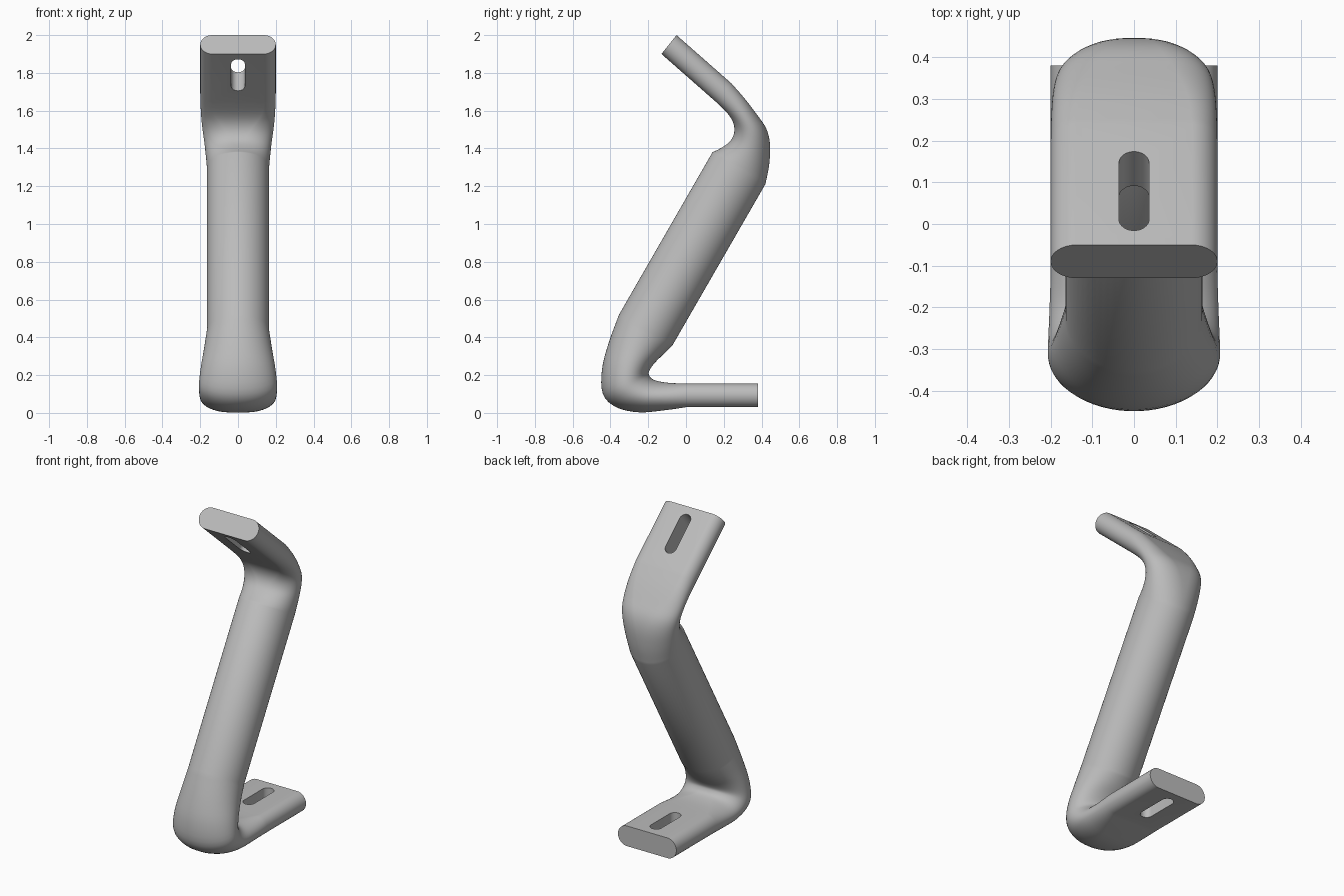
import bpy
import bmesh
from math import cos, sin, pi, radians
from mathutils import Vector

cube = bpy.data.objects.get("Cube")
if cube:
    bpy.data.objects.remove(cube, do_unlink=True)

SIDES = 56
STEPS = 4

steel = bpy.data.materials.new("grey steel")
steel.use_nodes = True
GREY = (0.5, 0.5, 0.5, 1)
steel.diffuse_color = GREY
steel.node_tree.nodes["Principled BSDF"].inputs["Base Color"].default_value = GREY

# Each station: outer y, outer z, inner y, inner z, half width, roundness
lower_bend = [
    (0.0, 0.03, 0.0, 0.155, 0.2, 0),
    (-0.12, 0.013, -0.1, 0.16, 0.2, 0.3),
    (-0.25, 0.003, -0.17, 0.175, 0.203, 0.7),
    (-0.37, 0.03, -0.195, 0.2, 0.206, 0.9),
    (-0.44, 0.1, -0.193, 0.225, 0.206, 1),
    (-0.445, 0.23, -0.165, 0.265, 0.196, 1),
    (-0.41, 0.37, -0.12, 0.31, 0.18, 1),
    (-0.355, 0.52, -0.07, 0.36, 0.164, 1),
]
upper_bend = [
    (0.14, 1.38, 0.42, 1.21, 0.164, 1),
    (0.19, 1.405, 0.44, 1.31, 0.17, 0.9),
    (0.235, 1.44, 0.445, 1.42, 0.178, 0.7),
    (0.255, 1.485, 0.425, 1.505, 0.187, 0.5),
    (0.25, 1.535, 0.375, 1.58, 0.194, 0.3),
    (0.22, 1.585, 0.31, 1.665, 0.198, 0.1),
    (0.16, 1.645, 0.24, 1.745, 0.2, 0),
]
foot_end = (0.38, 0.03, 0.38, 0.155, 0.2, 0)
top_end = (-0.13, 1.9, -0.05, 2.0, 0.2, 0)


def smooth_stations(rows):
    """Catmull-Rom interpolation through the stations of a bend."""
    result = []
    last = len(rows) - 1
    for i in range(last):
        a, b, c, d = (rows[min(max(i + k, 0), last)] for k in (-1, 0, 1, 2))
        for s in range(STEPS):
            t = s / STEPS
            result.append([
                q + 0.5 * t * (r - p + t * (2 * p - 5 * q + 4 * r - u
                                            + t * (3 * (q - r) + u - p)))
                for p, q, r, u in zip(a, b, c, d)])
    return result + [rows[last]]


def section(row):
    """Slab outline with round edges, blended towards an ellipse."""
    outer, inner = Vector((0, *row[:2])), Vector((0, *row[2:4]))
    width, blend = row[4], row[5]
    centre, half = (outer + inner) / 2, (inner - outer) / 2
    radius = min(half.length, width)
    points = []
    for k in range(SIDES):
        angle = 2 * pi * (k + 0.5) / SIDES
        side = 1 if cos(angle) > 0 else -1
        slab = side * (width - radius) + radius * cos(angle)
        x = slab * (1 - blend) + width * cos(angle) * blend
        points.append(centre + half * sin(angle) + Vector((x, 0, 0)))
    return points


def mesh_object(name, bm):
    bmesh.ops.recalc_face_normals(bm, faces=bm.faces)
    mesh = bpy.data.meshes.new(name)
    bm.to_mesh(mesh)
    bm.free()
    mesh.materials.append(steel)
    obj = bpy.data.objects.new(name, mesh)
    bpy.context.collection.objects.link(obj)
    return obj


def loft(name, rings):
    bm = bmesh.new()
    loops = [[bm.verts.new(p) for p in ring] for ring in rings]
    for a, b in zip(loops, loops[1:]):
        for k in range(SIDES):
            n = (k + 1) % SIDES
            bm.faces.new((a[k], a[n], b[n], b[k]))
    bm.faces.new(loops[0])
    bm.faces.new(loops[-1])
    return mesh_object(name, bm)


def slot_cutter(name, location, tilt):
    """Long round-ended bar used to cut a bolt slot."""
    radius, straight, depth = 0.036, 0.09, 0.15
    outline = []
    for k in range(SIDES):
        angle = 2 * pi * (k + 0.5) / SIDES
        shift = straight if sin(angle) > 0 else -straight
        outline.append((radius * cos(angle), radius * sin(angle) + shift))
    cutter = loft(name, [[Vector((x, y, z)) for x, y in outline]
                         for z in (-depth, depth)])
    cutter.location = location
    cutter.rotation_euler.x = tilt
    cutter.hide_render = True
    return cutter


# Bent bar: flat foot, round shank, flat top tab
stations = ([foot_end] + smooth_stations(lower_bend)
            + smooth_stations(upper_bend) + [top_end])
bar = loft("bent_bar", [section(row) for row in stations])

# Bolt slots through both flattened ends
cutters = [
    slot_cutter("foot_slot_cutter", (0, 0.2, 0.09), 0),
    slot_cutter("top_slot_cutter", (0, 0.04, 1.84), radians(-40)),
]
bpy.context.view_layer.objects.active = bar
bar.select_set(True)
for cutter in cutters:
    cut = bar.modifiers.new(cutter.name, "BOOLEAN")
    cut.operation = "DIFFERENCE"
    cut.solver = "EXACT"
    cut.object = cutter
    bpy.ops.object.modifier_apply(modifier=cut.name)
for cutter in cutters:
    bpy.data.objects.remove(cutter, do_unlink=True)

bpy.ops.object.shade_smooth_by_angle(angle=radians(35))
